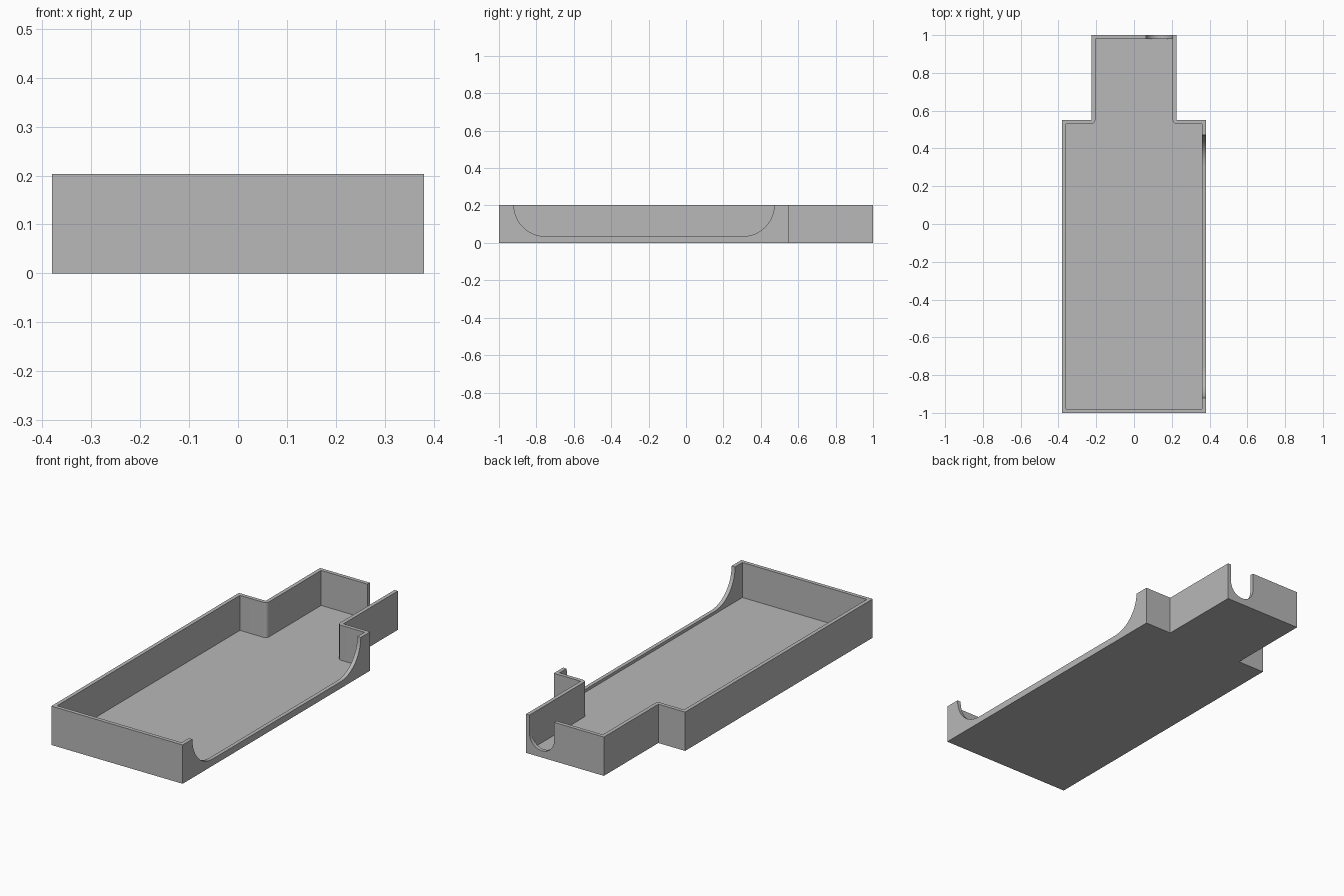
import bpy, bmesh
from math import pi, sin, cos
from mathutils import Vector

if "Cube" in bpy.data.objects:
    bpy.data.objects.remove(bpy.data.objects["Cube"], do_unlink=True)

W, NECK, SHOULDER, H = 0.38, 0.225, 0.55, 0.203
T, FLOOR, SILL = 0.02, 0.02, 0.035

grey = bpy.data.materials.new("plain grey")
grey.use_nodes = True
colour = (0.48, 0.48, 0.48, 1)
grey.diffuse_color = colour
grey.node_tree.nodes["Principled BSDF"].inputs["Base Color"].default_value = colour


def prism(name, points, offset):
    """Extrude a closed loop of 3D points along an offset."""
    bm = bmesh.new()
    face = bm.faces.new([bm.verts.new(p) for p in points])
    moved = bmesh.ops.extrude_face_region(bm, geom=[face])["geom"]
    bmesh.ops.translate(bm, vec=Vector(offset),
                        verts=[g for g in moved if isinstance(g, bmesh.types.BMVert)])
    bmesh.ops.recalc_face_normals(bm, faces=bm.faces)
    mesh = bpy.data.meshes.new(name)
    bm.to_mesh(mesh)
    bm.free()
    mesh.materials.append(grey)
    obj = bpy.data.objects.new(name, mesh)
    bpy.context.collection.objects.link(obj)
    return obj


def arc(cx, cy, r, start, end, steps=12):
    angles = [start + (end - start) * i / steps for i in range(steps + 1)]
    return [(cx + r * cos(a), cy + r * sin(a)) for a in angles]


def mirrored(half):
    return half + [(-x, y) for x, y in reversed(half)]


def cut(target, cutter):
    mod = target.modifiers.new(cutter.name, "BOOLEAN")
    mod.operation, mod.solver, mod.object = "DIFFERENCE", "EXACT", cutter
    cutter.hide_render = True
    cutter.hide_set(True)


# Tray body with a narrower neck at the back
outline = mirrored([(W, -1), (W, SHOULDER), (NECK, SHOULDER), (NECK, 1)])
tray = prism("tray", [(x, y, 0) for x, y in outline], (0, 0, H))

# Cavity, rounded where the shoulders meet the neck
inner = mirrored([(W - T, -1 + T), (W - T, SHOULDER - T)]
                 + arc(NECK, SHOULDER, T, -pi / 2, -pi, 6)
                 + [(NECK - T, 1 - T)])
cut(tray, prism("cavity_cutter", [(x, y, FLOOR) for x, y in inner], (0, 0, H)))


def slot(start, end, r):
    """Open-topped slot profile with rounded lower corners."""
    low = SILL + r
    return ([(start, H + 0.1)] + arc(start + r, low, r, pi, 1.5 * pi)
            + arc(end - r, low, r, 1.5 * pi, 2 * pi) + [(end, H + 0.1)])


# Long opening in the left wall
side = slot(-0.92, 0.472, H - SILL)
cut(tray, prism("side_slot_cutter", [(W - 1.5 * T, y, z) for y, z in side], (0.1, 0, 0)))

# Small U-shaped opening in the back wall
back = slot(0.063, NECK - T, 0.0705)
cut(tray, prism("back_slot_cutter", [(x, 1 - 1.5 * T, z) for x, z in back], (0, 0.1, 0)))

# Apply the cuts, then smooth only the curved surfaces
bpy.context.view_layer.update()
result = bpy.data.meshes.new_from_object(tray.evaluated_get(bpy.context.evaluated_depsgraph_get()))
tray.modifiers.clear()
tray.data = result
for obj in [o for o in bpy.data.objects if o.name.endswith("_cutter")]:
    bpy.data.objects.remove(obj, do_unlink=True)
bpy.ops.object.select_all(action="DESELECT")
tray.select_set(True)
bpy.context.view_layer.objects.active = tray
bpy.ops.object.shade_smooth_by_angle(angle=pi / 6)
